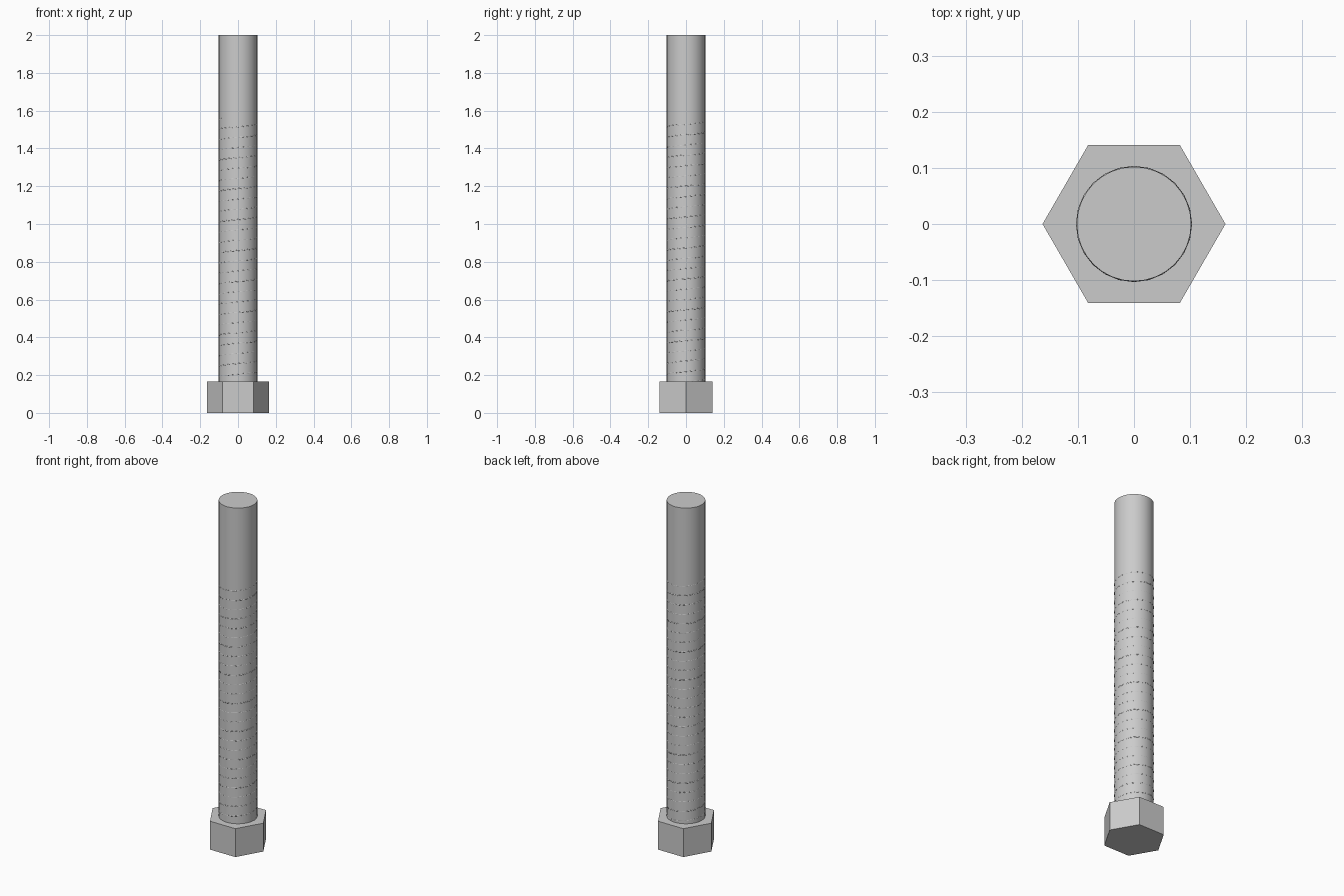
import bpy
from math import cos, sin, pi

cube = bpy.data.objects.get("Cube")
if cube:
    bpy.data.objects.remove(cube, do_unlink=True)

steel = bpy.data.materials.new("grey steel")
steel.use_nodes = True
colour = (0.6, 0.6, 0.6, 1)
steel.diffuse_color = colour
steel.node_tree.nodes["Principled BSDF"].inputs["Base Color"].default_value = colour

HEAD_TOP = 0.165
SHAFT_RADIUS = 0.102


def cylinder(name, sides, radius, bottom, top):
    bpy.ops.mesh.primitive_cylinder_add(
        vertices=sides, radius=radius, depth=top - bottom,
        location=(0, 0, (bottom + top) / 2))
    obj = bpy.context.object
    obj.name = name
    obj.data.materials.append(steel)
    return obj


# Hexagonal head, corners along x
head = cylinder("hex_head", 6, 0.163, 0, HEAD_TOP)
head.rotation_euler.z = pi / 6

# Smooth round shaft
shaft = cylinder("shaft", 32, SHAFT_RADIUS, HEAD_TOP - 0.02, 2)
bpy.ops.object.shade_smooth_by_angle()

# Shallow helical thread that just breaks the shaft surface
START, END, PITCH, STEPS = HEAD_TOP, 1.56, 0.0545, 24
turns = (END - START) / PITCH
count = int(turns * STEPS)
curve = bpy.data.curves.new("thread", "CURVE")
curve.dimensions = "3D"
curve.bevel_depth = 0.003
curve.bevel_resolution = 0
curve.use_fill_caps = True
spline = curve.splines.new("POLY")
spline.points.add(count)
for i, point in enumerate(spline.points):
    a = 2 * pi * i / STEPS
    r = SHAFT_RADIUS - 0.0015
    point.co = (r * cos(a), r * sin(a), START + PITCH * i / STEPS, 1)
thread = bpy.data.objects.new("thread", curve)
bpy.context.collection.objects.link(thread)
curve.materials.append(steel)
